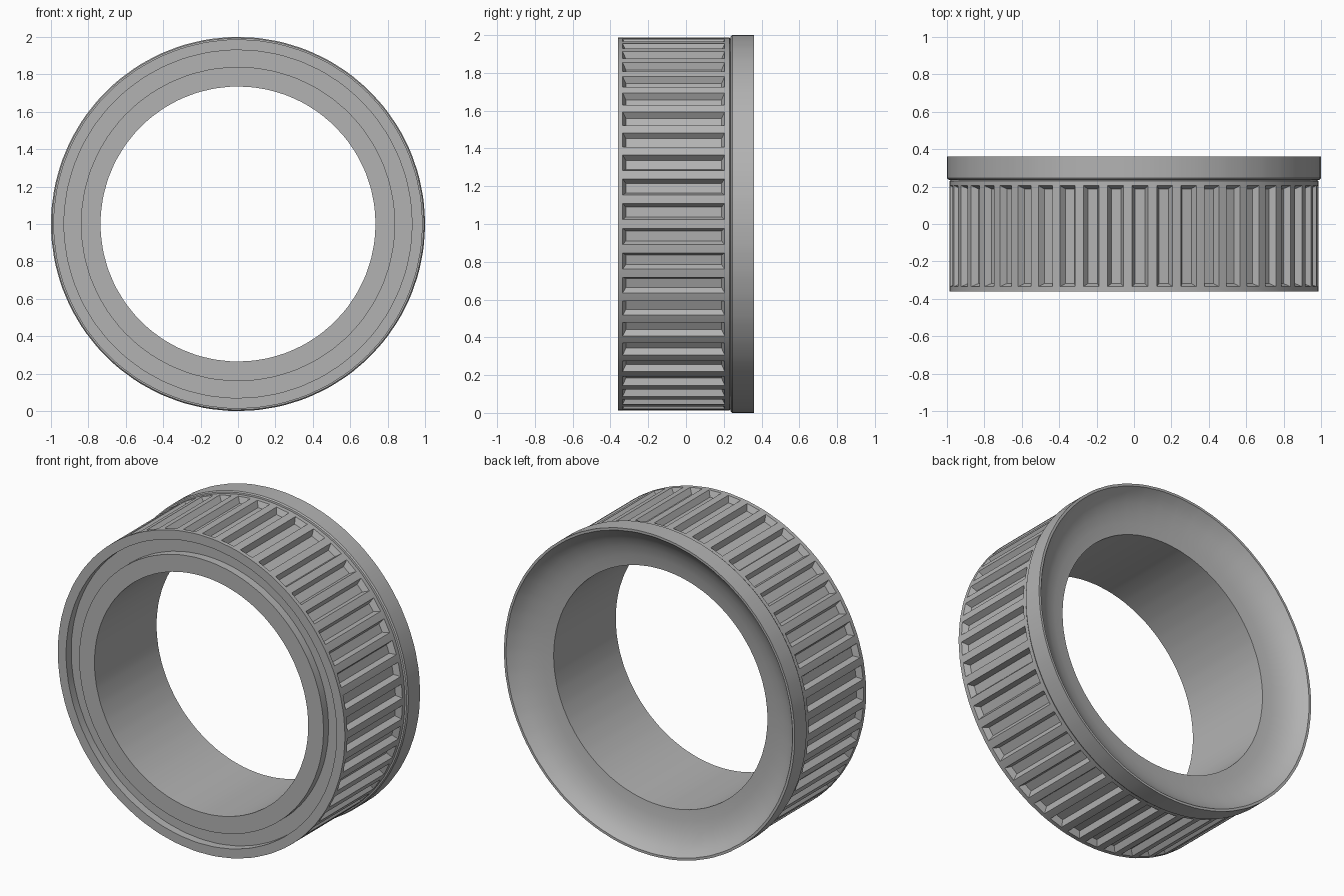
import bpy, bmesh
from math import sin, cos, pi, radians

cube = bpy.data.objects.get("Cube")
if cube:
    bpy.data.objects.remove(cube)

# Single grey material
grey = bpy.data.materials.new("mid grey")
grey.use_nodes = True
colour = (0.45, 0.45, 0.45, 1)
grey.diffuse_color = colour
grey.node_tree.nodes["Principled BSDF"].inputs["Base Color"].default_value = colour

# Closed cross-section as (radius, y)
GRIP_START = 3
profile = [
    (0.735, -0.36), (0.84, -0.36),                      # inner front lip
    (0.84, -0.31),                                      # front channel
    (0.93, -0.31), (0.93, -0.36), (0.987, -0.36),       # outer front lip
    (0.987, -0.335), (0.987, 0.205), (0.987, 0.23),     # grip wall
    (0.98, 0.235), (0.994, 0.237), (1.0, 0.245),        # neck and flange edge
    (1.0, 0.36), (0.985, 0.36),                         # flange
    (0.955, 0.325), (0.91, 0.295), (0.86, 0.273),       # concave dish
    (0.80, 0.258), (0.735, 0.25),
]
GRIP = 6
NOTCHES = 47
STEP = 2 * pi / NOTCHES
HALF = 0.0435

# Column angles: each notch has a leading and a trailing edge
angles = []
for i in range(NOTCHES):
    mid = (i + 0.5) * STEP
    angles += [mid - HALF, mid + HALF]

# Sweep the cross-section around the y axis
bm = bmesh.new()
columns = [[bm.verts.new((r * cos(a), y, 1 + r * sin(a))) for r, y in profile]
           for a in angles]
notch_faces = []
for i, col in enumerate(columns):
    nxt = columns[(i + 1) % len(columns)]
    for j in range(len(profile)):
        k = (j + 1) % len(profile)
        face = bm.faces.new((col[j], col[k], nxt[k], nxt[j]))
        if j == GRIP and i % 2 == 0:
            notch_faces.append(face)
bmesh.ops.recalc_face_normals(bm, faces=bm.faces[:])

# Sink the tapered grip notches
bmesh.ops.inset_individual(bm, faces=notch_faces, thickness=0.024, depth=-0.035)

mesh = bpy.data.meshes.new("grip_ring")
bm.to_mesh(mesh)
bm.free()
mesh.materials.append(grey)
ring = bpy.data.objects.new("grip_ring", mesh)
bpy.context.collection.objects.link(ring)

bpy.ops.object.select_all(action="DESELECT")
ring.select_set(True)
bpy.context.view_layer.objects.active = ring
bpy.ops.object.shade_smooth_by_angle(angle=radians(25))
